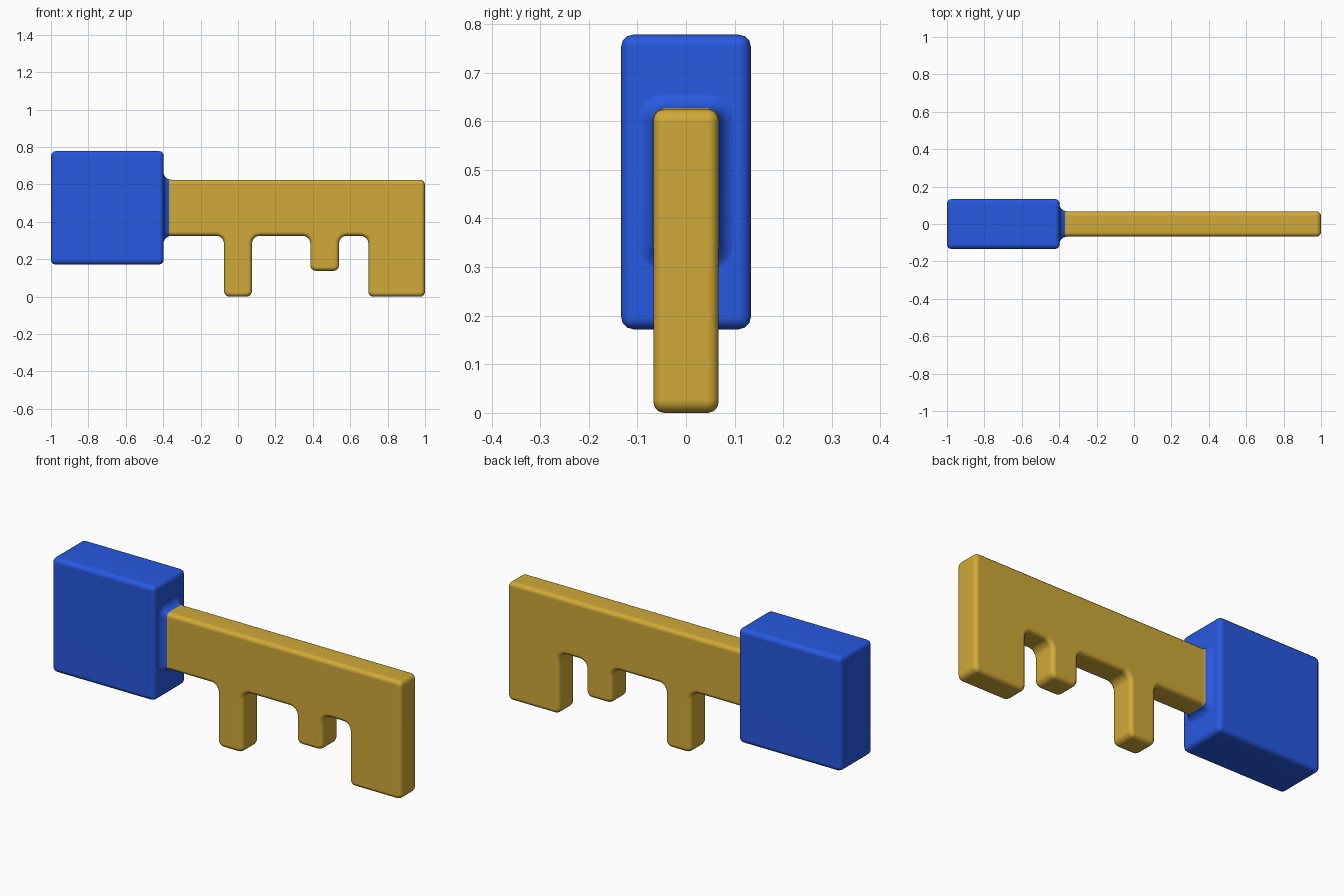
import bpy, bmesh, math
from mathutils import Vector

if "Cube" in bpy.data.objects:
    bpy.data.objects.remove(bpy.data.objects["Cube"])


def material(name, rgb):
    m = bpy.data.materials.new(name)
    m.diffuse_color = (*rgb, 1)
    m.use_nodes = True
    m.node_tree.nodes["Principled BSDF"].inputs["Base Color"].default_value = m.diffuse_color
    return m


blue = material("blue", (0.02, 0.1, 0.75))
gold = material("gold", (0.63, 0.4, 0.04))


def rounded(points, segs=4):
    """Closed 2D outline from (x, y, radius) corners, each turned into an arc."""
    out = []
    n = len(points)
    for i, (x, y, r) in enumerate(points):
        p = Vector((x, y))
        a = (Vector(points[i - 1][:2]) - p).normalized()
        b = (Vector(points[(i + 1) % n][:2]) - p).normalized()
        if r == 0:
            out.append(p)
            continue
        c = p + (a + b) * r          # all corners are right angles
        for k in range(segs + 1):
            t = k / segs * math.pi / 2
            out.append(c - b * r * math.cos(t) - a * r * math.sin(t))
    return out


def finish(bm, name, mats):
    bmesh.ops.recalc_face_normals(bm, faces=bm.faces)
    me = bpy.data.meshes.new(name)
    bm.to_mesh(me)
    bm.free()
    ob = bpy.data.objects.new(name, me)
    bpy.context.collection.objects.link(ob)
    for m in mats:
        me.materials.append(m)
    bpy.ops.object.select_all(action='DESELECT')
    ob.select_set(True)
    bpy.context.view_layer.objects.active = ob
    bpy.ops.object.shade_smooth_by_angle(angle=math.radians(40))
    wn = ob.modifiers.new("weighted", 'WEIGHTED_NORMAL')
    wn.keep_sharp = True
    return ob


# Handle: rounded block
bm = bmesh.new()
bmesh.ops.create_cube(bm, size=1)
for v in bm.verts:
    v.co = Vector((v.co.x * 0.603 - 0.6985, v.co.y * 0.267, v.co.z * 0.606 + 0.475))
bmesh.ops.bevel(bm, geom=bm.edges[:], offset=0.025, segments=3, profile=0.5, affect='EDGES')
finish(bm, "handle", [blue])

# Blade: one outline with three teeth, extruded, front and back rims rounded
TOP, LOW, HALF = 0.625, 0.325, 0.067
outline = [(-0.42, TOP, 0), (-0.42, LOW, 0)]
for x0, x1, z in [(-0.075, 0.075, 0), (0.387, 0.54, 0.138)]:
    outline += [(x0, LOW, 0.04), (x0, z, 0.03), (x1, z, 0.03), (x1, LOW, 0.04)]
outline += [(0.697, LOW, 0.04), (0.697, 0, 0.027), (1, 0, 0.027), (1, TOP, 0.027)]
bm = bmesh.new()
face = bm.faces.new([bm.verts.new((p.x, -HALF, p.y)) for p in rounded(outline)])
ext = bmesh.ops.extrude_face_region(bm, geom=[face], use_keep_orig=True)
back = [v for v in ext['geom'] if isinstance(v, bmesh.types.BMVert)]
bmesh.ops.translate(bm, verts=back, vec=(0, 2 * HALF, 0))
rims = [e for e in bm.edges if abs(e.verts[0].co.y - e.verts[1].co.y) < 1e-5]
rims += [e for e in bm.edges if e not in rims
         and e.verts[0].co.x < -0.41 and e.verts[1].co.x < -0.41]
bmesh.ops.bevel(bm, geom=rims, offset=0.022, segments=3, profile=0.5, affect='EDGES')
finish(bm, "blade", [gold])

# Collar: concave fillet blending the handle face into the blade
R, X0, MID = 0.042, -0.399, (TOP + LOW) / 2
bm = bmesh.new()
rings = []
STEPS = 6
for k in range(STEPS + 1):
    t = k / STEPS * math.pi / 2
    x = X0 + R * (1 - math.cos(t))
    d = R * (1 - math.sin(t)) + 0.0005
    w, h, r = HALF + d, (TOP - LOW) / 2 + d, 0.022 + d
    sec = rounded([(-w, -h, r), (w, -h, r), (w, h, r), (-w, h, r)])
    rings.append([bm.verts.new((x, p.x, MID + p.y)) for p in sec])
for k, (a, b) in enumerate(zip(rings, rings[1:])):
    for i in range(len(a)):
        j = (i + 1) % len(a)
        f = bm.faces.new((a[i], a[j], b[j], b[i]))
        f.material_index = 0 if k < STEPS - 1 else 1
finish(bm, "collar", [blue, gold])
